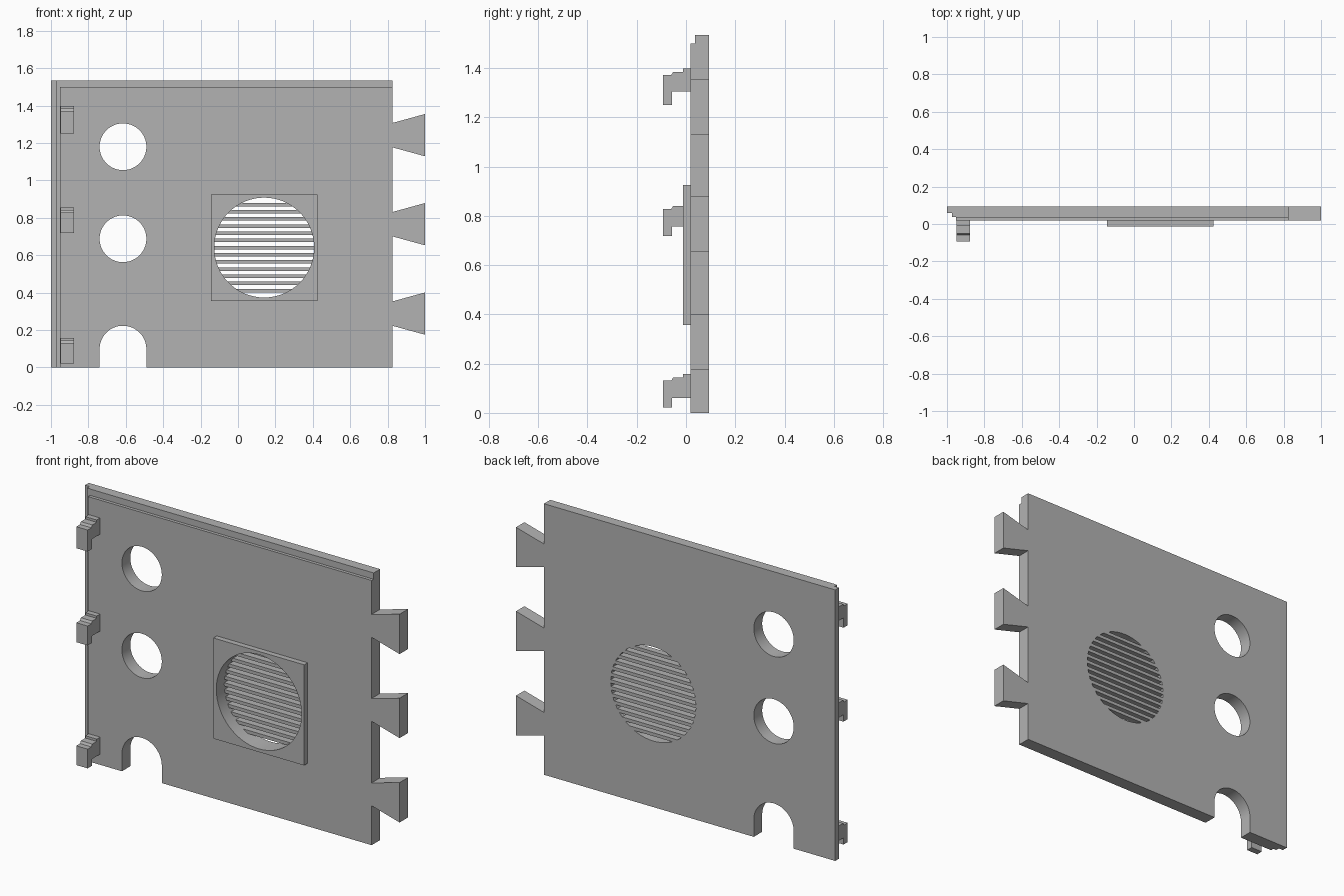
import bpy, bmesh, math

if "Cube" in bpy.data.objects:
    bpy.data.objects.remove(bpy.data.objects["Cube"])

grey = bpy.data.materials.new("panel_grey")
grey.diffuse_color = (0.45, 0.45, 0.45, 1)
grey.use_nodes = True
grey.node_tree.nodes["Principled BSDF"].inputs["Base Color"].default_value = grey.diffuse_color

BACK, FRONT = 0.093, 0.018          # panel faces in y
VENT_X, VENT_Z, VENT_R = 0.14, 0.641, 0.267
HOLE_X, HOLE_R = -0.615, 0.125


def prism(name, pts, axis, lo, hi):
    """Extrude a 2D outline: axis 'y' takes (x, z) points, axis 'x' takes (y, z)."""
    bm = bmesh.new()

    def place(p, d):
        return (p[0], d, p[1]) if axis == 'y' else (d, p[0], p[1])
    a = [bm.verts.new(place(p, lo)) for p in pts]
    b = [bm.verts.new(place(p, hi)) for p in pts]
    bm.faces.new(a)
    bm.faces.new(b[::-1])
    n = len(pts)
    for i in range(n):
        j = (i + 1) % n
        bm.faces.new((a[i], b[i], b[j], a[j]))
    bmesh.ops.recalc_face_normals(bm, faces=bm.faces)
    me = bpy.data.meshes.new(name)
    bm.to_mesh(me)
    bm.free()
    me.materials.append(grey)
    ob = bpy.data.objects.new(name, me)
    bpy.context.collection.objects.link(ob)
    return ob


def rect(x0, x1, z0, z1):
    return [(x0, z0), (x1, z0), (x1, z1), (x0, z1)]


def arc(cx, cz, r, start=0.0, end=2 * math.pi, n=64, closed=True):
    count = n if closed else n + 1
    return [(cx + r * math.cos(start + (end - start) * i / n),
             cz + r * math.sin(start + (end - start) * i / n)) for i in range(count)]


def cut(ob, cutters):
    bpy.ops.object.select_all(action='DESELECT')
    bpy.context.view_layer.objects.active = ob
    ob.select_set(True)
    for c in cutters:
        c.hide_render = True
        m = ob.modifiers.new("cut", 'BOOLEAN')
        m.operation, m.solver, m.object = 'DIFFERENCE', 'EXACT', c
        bpy.ops.object.modifier_apply(modifier=m.name)
        bpy.data.objects.remove(c)
    bpy.ops.object.shade_smooth_by_angle(angle=math.radians(30))


# Panel outline with the arched notch below and dovetails on the right edge
outline = [(-1, 0), (HOLE_X - HOLE_R, 0)]
outline += arc(HOLE_X, 0.098, HOLE_R, math.pi, 0, 32, False)
outline += [(HOLE_X + HOLE_R, 0), (0.825, 0)]
for z in (0.288, 0.766, 1.242):
    outline += [(0.825, z - 0.065), (1, z - 0.113), (1, z + 0.113), (0.825, z + 0.065)]
outline += [(0.825, 1.535), (-1, 1.535)]
panel = prism("panel", outline, 'y', FRONT, BACK)

# Stepped rebates on the left and top edges, round holes and vent opening
cut(panel, [
    prism("left_step_outer", rect(-1.1, -0.972, -0.1, 1.7), 'y', -0.1, 0.06),
    prism("left_step_inner", rect(-1.2, -0.952, -0.2, 1.8), 'y', -0.2, 0.038),
    prism("top_step", rect(-1.3, 1.2, 1.499, 1.9), 'y', -0.3, 0.036),
    prism("upper_hole", arc(HOLE_X, 1.18, HOLE_R), 'y', -0.4, 0.4),
    prism("lower_hole", arc(HOLE_X, 0.688, HOLE_R), 'y', -0.4, 0.4),
    prism("vent_hole", arc(VENT_X, VENT_Z, VENT_R), 'y', -0.4, 0.4),
])

# Square vent frame with a round opening
frame = prism("vent_frame", rect(-0.145, 0.424, 0.356, 0.926), 'y', -0.013, FRONT)
cut(frame, [prism("frame_hole", arc(VENT_X, VENT_Z, VENT_R), 'y', -0.4, 0.4)])

# Horizontal slats trimmed to the round opening
for k in range(-6, 7):
    zc = k * 0.0383
    lo, hi = zc - 0.0095, zc + 0.0095
    wl, wh = (math.sqrt(VENT_R ** 2 - z * z) + 0.002 for z in (lo, hi))
    prism("vent_slat", [(VENT_X - wl, VENT_Z + lo), (VENT_X + wl, VENT_Z + lo),
                        (VENT_X + wh, VENT_Z + hi), (VENT_X - wh, VENT_Z + hi)],
          'y', 0.058, BACK)

# Stepped hooks down the left side: top, underside and tip heights
for top, under, tip in ((1.398, 1.306, 1.25), (0.854, 0.757, 0.718), (0.157, 0.06, 0.022)):
    prism("hook", [(FRONT, top), (-0.012, top), (-0.012, top - 0.013),
                   (-0.052, top - 0.013), (-0.06, top - 0.026), (-0.093, top - 0.026),
                   (-0.093, tip), (-0.056, tip), (-0.056, under), (FRONT, under)],
          'x', -0.948, -0.877)
